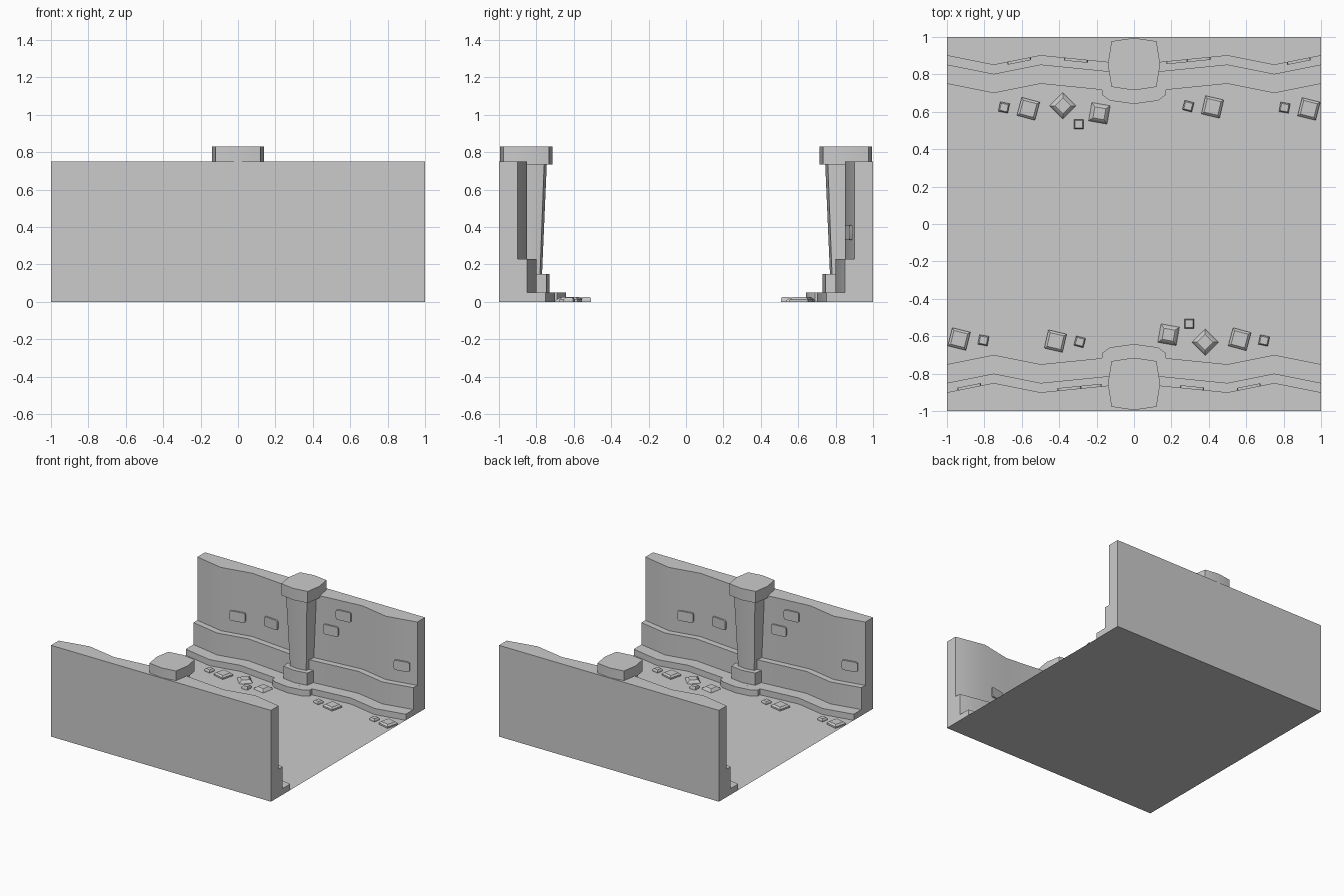
import bpy, bmesh, math
from mathutils import Matrix, Vector

if "Cube" in bpy.data.objects:
    bpy.data.objects.remove(bpy.data.objects["Cube"])


def add(name, bm):
    """Finish a mesh, then place it on one side and turned half round on the other."""
    bmesh.ops.recalc_face_normals(bm, faces=bm.faces)
    me = bpy.data.meshes.new(name)
    bm.to_mesh(me)
    bm.free()
    me.shade_smooth()
    me.set_sharp_from_angle(angle=math.radians(30))
    for side, turn in (("back", 0), ("front", math.pi)):
        ob = bpy.data.objects.new(f"{name}_{side}", me)
        ob.rotation_euler.z = turn
        bpy.context.collection.objects.link(ob)


def loft(bm, rings, closed=True, caps=True):
    """Join rings of points into a skin."""
    vs = [[bm.verts.new(p) for p in r] for r in rings]
    n = len(vs[0])
    for a, b in zip(vs, vs[1:]):
        for i in range(n if closed else n - 1):
            j = (i + 1) % n
            bm.faces.new((a[i], a[j], b[j], b[i]))
    if caps:
        bm.faces.new(vs[0])
        bm.faces.new(vs[-1])


# Floor
bpy.ops.mesh.primitive_plane_add(size=2)
bpy.context.object.name = "floor"

# Stepped wall with a wavy inner face
wave = [(-1, 0), (-.75, .05), (-.5, 0), (0, .05), (.5, 0), (.75, .05), (1, 0)]
steps = [(.9, .75), (.9, .23), (.85, .23), (.85, .05), (.75, .05), (.75, 0)]
bm = bmesh.new()
loft(bm, [[(x, 1, 0), (x, 1, .75)] + [(x, y - d, z) for y, z in steps]
          for x, d in wave], closed=False)
add("wall", bm)

# Kerb bulge around the column foot
outline = [(-.17, .8), (-.17, .69), (-.13, .66), (0, .642),
           (.13, .66), (.17, .69), (.17, .8)]
bm = bmesh.new()
loft(bm, [[(x, y, z) for x, y in outline] for z in (0, .0499)])
add("kerb_bulge", bm)

# Column: one bowed square outline scaled for pedestal, shaft and cap
bowed = [(-.12, .122), (0, .14), (.12, .122), (.14, 0),
         (.12, -.122), (0, -.14), (-.12, -.122), (-.14, 0)]


def column_part(name, z0, s0, z1, s1):
    bm = bmesh.new()
    loft(bm, [[(x * s, .855 + y * s, z) for x, y in bowed]
              for z, s in ((z0, s0), (z1, s1))])
    add(name, bm)


column_part("column_pedestal", .03, .89, .15, .89)
column_part("column_shaft", .15, .61, .735, .79)
column_part("column_cap", .735, 1, .83, 1)


# Raised bricks following the wall
def wall_at(x):
    for (x0, d0), (x1, d1) in zip(wave, wave[1:]):
        if x0 <= x <= x1:
            m = (d1 - d0) / (x1 - x0)
            return .9 - d0 - m * (x - x0), math.atan(-m)


for i, (x, z) in enumerate([(-.615, .375), (-.31, .4), (.345, .634), (.236, .49), (.88, .37)]):
    y, ang = wall_at(x)
    bm = bmesh.new()
    bmesh.ops.create_cube(bm, size=1, matrix=Matrix.Diagonal((.128, .026, .08, 1)))
    corners = [e for e in bm.edges if abs(e.verts[0].co.y - e.verts[1].co.y) > .01]
    bmesh.ops.bevel(bm, geom=corners, offset=.014, segments=2, profile=.5, affect='EDGES')
    bm.transform(Matrix.Translation((x, y, z)) @ Matrix.Rotation(ang, 4, 'Z'))
    add(f"brick_{i + 1}", bm)

# Loose floor stones: x, y, size, turn, height, top scale
stones = [(-.695, .623, .052, -12, .022, .75), (-.565, .616, .1, -15, .025, .75),
          (-.38, .632, .1, 45, .022, .6), (-.295, .533, .052, 0, .025, .75),
          (-.185, .592, .1, -10, .022, .6), (.29, .63, .052, -15, .022, .75),
          (.42, .626, .1, -13, .025, .75), (.805, .622, .052, -10, .022, .75),
          (.935, .615, .1, -14, .025, .75)]
for i, (x, y, s, turn, h, top) in enumerate(stones):
    bm = bmesh.new()
    square = [(-s / 2, -s / 2), (s / 2, -s / 2), (s / 2, s / 2), (-s / 2, s / 2)]
    loft(bm, [[(px * k, py * k, z) for px, py in square]
              for z, k in ((0, 1), (h * .5, 1 if top > .7 else .9), (h, top))])
    bm.transform(Matrix.Translation((x, y, 0)) @ Matrix.Rotation(math.radians(turn), 4, 'Z'))
    add(f"stone_{i + 1}", bm)
